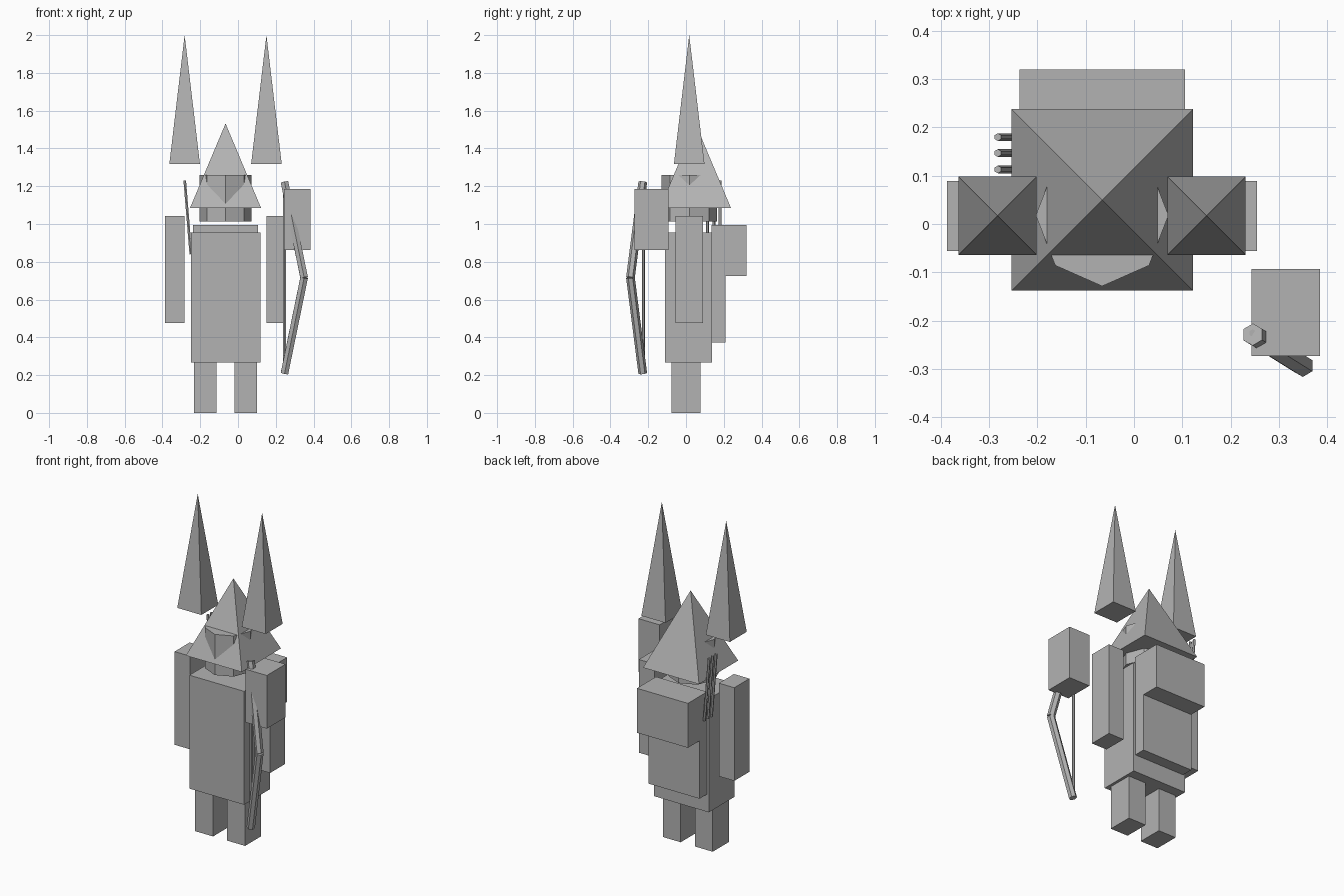
import bpy, math
from mathutils import Vector

if "Cube" in bpy.data.objects:
    bpy.data.objects.remove(bpy.data.objects["Cube"])

grey = bpy.data.materials.new("plain grey")
grey.diffuse_color = (0.45, 0.45, 0.45, 1)
grey.use_nodes = True
grey.node_tree.nodes["Principled BSDF"].inputs["Base Color"].default_value = grey.diffuse_color


def finish(name):
    ob = bpy.context.object
    ob.name = name
    ob.data.materials.append(grey)
    return ob


def box(name, x, y, z):
    """Box from (min, max) ranges."""
    bpy.ops.mesh.primitive_cube_add(
        size=1, location=[(a + b) / 2 for a, b in (x, y, z)])
    ob = finish(name)
    ob.scale = [b - a for a, b in (x, y, z)]
    return ob


def pyramid(name, cx, cy, half, z0, z1):
    """Square pyramid with axis-aligned base."""
    bpy.ops.mesh.primitive_cone_add(
        vertices=4, radius1=half * math.sqrt(2), radius2=0, depth=z1 - z0,
        location=(cx, cy, (z0 + z1) / 2), rotation=(0, 0, math.pi / 4))
    return finish(name)


def rod(name, a, b, r):
    """Six-sided rod between two points."""
    a, b = Vector(a), Vector(b)
    bpy.ops.mesh.primitive_cylinder_add(
        vertices=6, radius=r, depth=(b - a).length, location=(a + b) / 2)
    ob = finish(name)
    ob.rotation_euler = Vector((0, 0, 1)).rotation_difference(b - a).to_euler()
    return ob


CX = -0.066  # centre line of the figure

# Torso and backpack
box("torso", (-0.25, 0.118), (-0.11, 0.138), (0.267, 0.956))
box("upper_pack", (-0.237, 0.106), (0.136, 0.32), (0.725, 0.995))
box("lower_pack", (-0.237, 0.106), (0.136, 0.208), (0.373, 0.73))

# Legs, arms and ears, mirrored about the centre line
for side, s in (("left", -1), ("right", 1)):
    leg = CX + s * 0.1075
    box(side + "_leg", (leg - 0.06, leg + 0.06), (-0.077, 0.077), (0, 0.267))
    arm = CX + s * 0.269
    box(side + "_arm", (arm - 0.052, arm + 0.052), (-0.056, 0.089), (0.476, 1.042))
    pyramid(side + "_ear", CX + s * 0.2165, 0.017, 0.081, 1.317, 2.0)

# Raised hand holding the bow
box("bow_hand", (0.243, 0.385), (-0.273, -0.093), (0.863, 1.186))

# Eight-sided head poking through the hood
bpy.ops.mesh.primitive_cylinder_add(
    vertices=8, radius=1, depth=1.26 - 1.013, location=(CX, 0.018, (1.26 + 1.013) / 2))
finish("head").scale = (0.1375, 0.1468, 1)
pyramid("hood", CX, 0.05, 0.188, 1.085, 1.532)

# Arrows beside the pack
for i, y in enumerate((0.113, 0.147, 0.18)):
    rod(f"arrow_{i + 1}", (-0.25, y, 0.84), (-0.282, y, 1.23), 0.008)

# Bow limbs and string
grip = (0.35, -0.294, 0.716)
rod("bow_upper_limb", grip, (0.246, -0.229, 1.222), 0.023)
rod("bow_lower_limb", (0.246, -0.229, 0.209), grip, 0.023)
rod("bow_string", (0.246, -0.226, 0.21), (0.246, -0.226, 1.222), 0.008)
